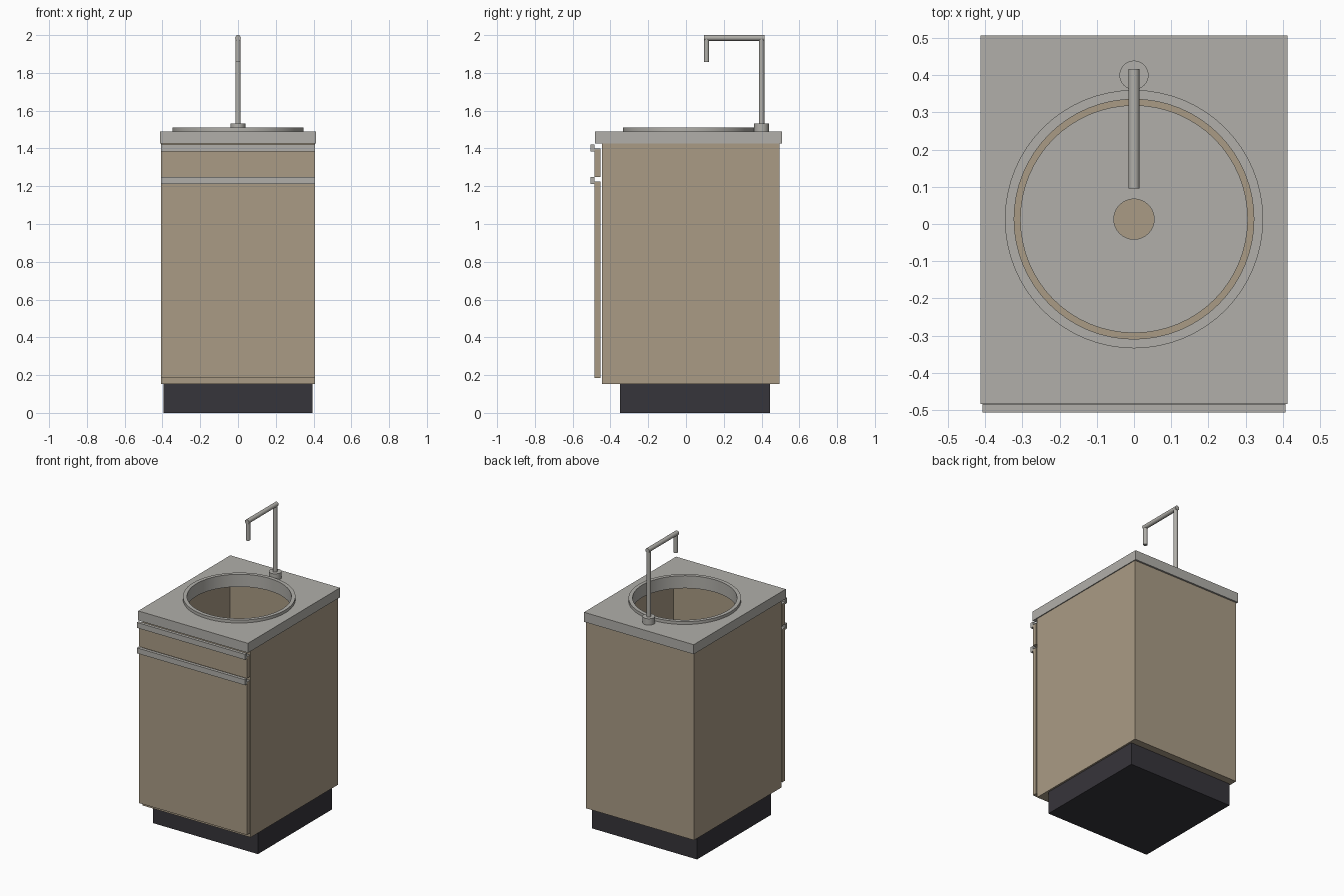
import bpy, bmesh, math
from mathutils import Matrix, Vector

cube = bpy.data.objects.get("Cube")
if cube:
    bpy.data.objects.remove(cube, do_unlink=True)


def material(name, rgb):
    m = bpy.data.materials.new(name)
    m.use_nodes = True
    m.diffuse_color = (*rgb, 1)
    m.node_tree.nodes["Principled BSDF"].inputs["Base Color"].default_value = (*rgb, 1)
    return m


STEEL = material("brushed steel", (0.44, 0.43, 0.40))
WOOD = material("beige wood", (0.40, 0.33, 0.235))
DARK = material("dark plinth", (0.037, 0.035, 0.043))


def add_object(name, mesh, mat):
    mesh.materials.clear()
    mesh.materials.append(mat)
    ob = bpy.data.objects.new(name, mesh)
    bpy.context.collection.objects.link(ob)
    return ob


def smooth(ob):
    bpy.ops.object.select_all(action='DESELECT')
    ob.select_set(True)
    bpy.context.view_layer.objects.active = ob
    bpy.ops.object.shade_smooth_by_angle(angle=math.radians(35))


def box(name, mat, x, y, z, open_top=False):
    """Box from (min, max) ranges; optionally without its top face."""
    bm = bmesh.new()
    bmesh.ops.create_cube(bm, size=1)
    for v in bm.verts:
        v.co = Vector(r[0] if c < 0 else r[1] for c, r in zip(v.co, (x, y, z)))
    if open_top:
        bm.normal_update()
        top = [f for f in bm.faces if f.normal.z > 0.9]
        bmesh.ops.delete(bm, geom=top, context='FACES_ONLY')
    mesh = bpy.data.meshes.new(name)
    bm.to_mesh(mesh)
    bm.free()
    return add_object(name, mesh, mat)


def rod(name, mat, start, end, radius, sides=24):
    a, b = Vector(start), Vector(end)
    bm = bmesh.new()
    turn = (b - a).to_track_quat('Z', 'Y').to_matrix().to_4x4()
    bmesh.ops.create_cone(bm, cap_ends=True, segments=sides, radius1=radius,
                          radius2=radius, depth=(b - a).length,
                          matrix=Matrix.Translation((a + b) / 2) @ turn)
    mesh = bpy.data.meshes.new(name)
    bm.to_mesh(mesh)
    bm.free()
    ob = add_object(name, mesh, mat)
    smooth(ob)
    return ob


def circle(r, y, n=64):
    return [(r * math.cos(i * math.tau / n), y + r * math.sin(i * math.tau / n))
            for i in range(n)]


def plate(name, mat, outlines, z0, z1):
    """Flat plate from an outer outline and hole outlines."""
    curve = bpy.data.curves.new(name, 'CURVE')
    curve.dimensions = '2D'
    curve.fill_mode = 'BOTH'
    curve.extrude = (z1 - z0) / 2
    for pts in outlines:
        s = curve.splines.new('POLY')
        s.points.add(len(pts) - 1)
        for p, (x, y) in zip(s.points, pts):
            p.co = (x, y, 0, 1)
        s.use_cyclic_u = True
    temp = bpy.data.objects.new(name + " outline", curve)
    bpy.context.collection.objects.link(temp)
    deps = bpy.context.evaluated_depsgraph_get()
    mesh = bpy.data.meshes.new_from_object(temp.evaluated_get(deps))
    bpy.data.objects.remove(temp, do_unlink=True)
    mesh.transform(Matrix.Translation((0, 0, (z0 + z1) / 2)))
    ob = add_object(name, mesh, mat)
    smooth(ob)
    return ob


# Cabinet: plinth and hollow carcass
box("plinth", DARK, (-0.395, 0.395), (-0.35, 0.445), (0, 0.155))
carcass = box("carcass", WOOD, (-0.407, 0.407), (-0.445, 0.495), (0.153, 1.425), True)
shell = carcass.modifiers.new("wall thickness", 'SOLIDIFY')
shell.thickness = 0.008
shell.offset = -1

# Door and drawer fronts, each with a full-width lipped handle on its top edge
for part, low, high in (("door", 0.185, 1.222), ("drawer", 1.25, 1.395)):
    box(part + "_front", WOOD, (-0.407, 0.407), (-0.485, -0.453), (low, high))
    box(part + "_handle", STEEL, (-0.407, 0.407), (-0.506, -0.485),
        (high - 0.01, high + 0.027))
    box(part + "_handle_flange", STEEL, (-0.407, 0.407), (-0.49, -0.453),
        (high, high + 0.004))

# Worktop with a round opening and raised rim
SINK_Y = 0.013
corners = [(-0.413, -0.483), (0.413, -0.483), (0.413, 0.507), (-0.413, 0.507)]
plate("worktop", STEEL, [corners, circle(0.322, SINK_Y)], 1.425, 1.49)
plate("sink_rim", STEEL, [circle(0.347, SINK_Y), circle(0.322, SINK_Y)], 1.489, 1.51)

# Sink floor with a drain opening
plate("sink_floor", STEEL, [circle(0.306, SINK_Y), circle(0.054, SINK_Y)], 1.09, 1.1)

# Tap
TAP_Y, SPOUT_Y, ARM_Z = 0.4, 0.109, 1.985
rod("tap_base", STEEL, (0, TAP_Y, 1.488), (0, TAP_Y, 1.533), 0.039, 32)
rod("tap_post", STEEL, (0, TAP_Y, 1.53), (0, TAP_Y, ARM_Z), 0.0145)
rod("tap_arm", STEEL, (0, 0.096, ARM_Z), (0, 0.416, ARM_Z), 0.015)
rod("tap_spout", STEEL, (0, SPOUT_Y, 1.857), (0, SPOUT_Y, ARM_Z), 0.0135)
